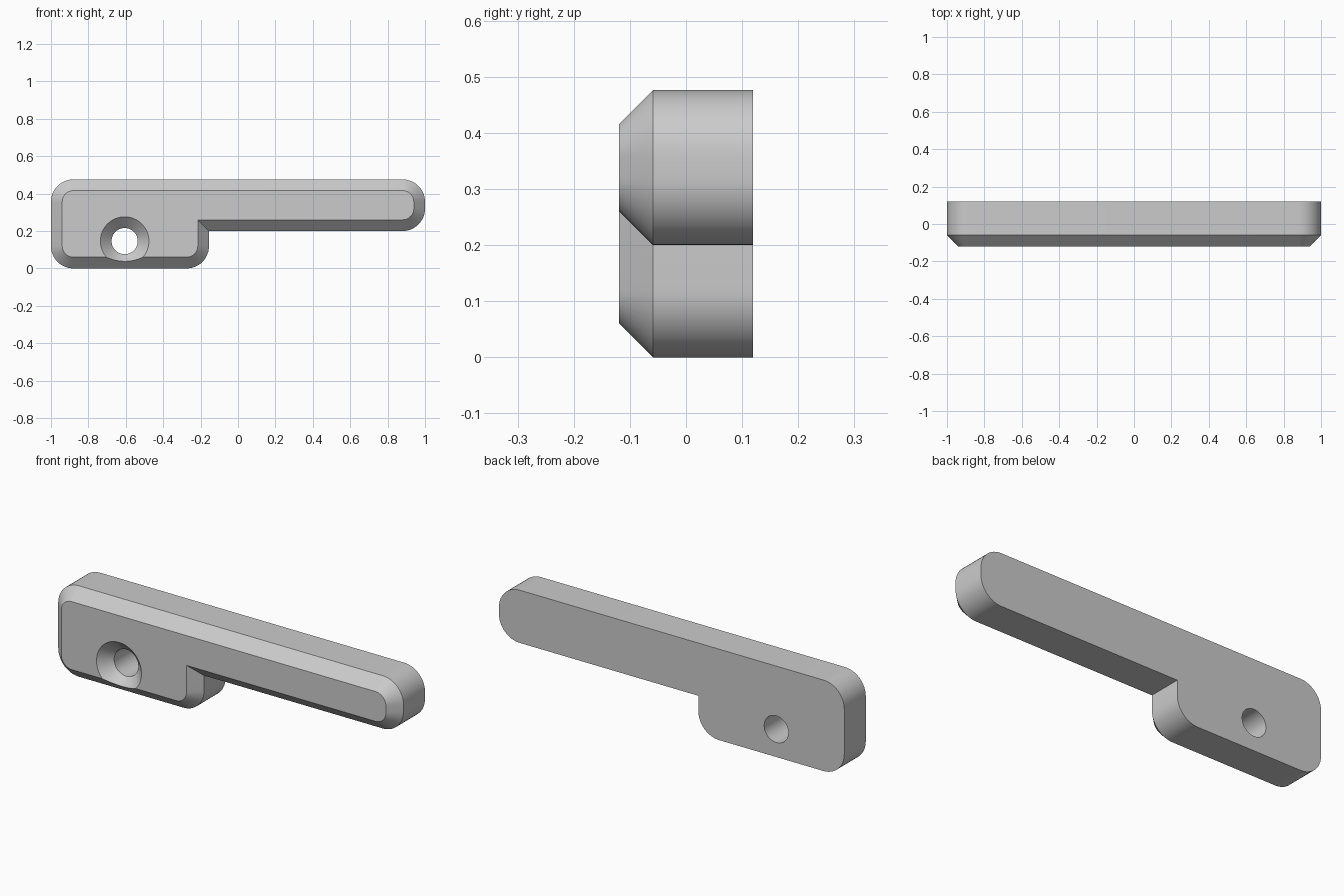
import bpy, bmesh
from math import cos, sin, pi

cube = bpy.data.objects.get("Cube")
if cube:
    bpy.data.objects.remove(cube)

HALF_DEPTH = 0.119
CHAMFER = 0.06
RADIUS = 0.12
HEIGHT = 0.476
STEP_X, STEP_Z = -0.155, 0.2
HOLE_X, HOLE_Z, HOLE_R = -0.606, 0.146, 0.07


def outline(inset):
    """Rounded handle profile in x-z, counter-clockwise seen from the front."""
    left, right = -1 + inset, 1 - inset
    low, high = inset, HEIGHT - inset
    sx, sz = STEP_X - inset, STEP_Z + inset
    r = RADIUS - inset
    # corner x, corner z, start quadrant of its arc
    corners = [(left, low, 2), (sx, low, 3), (sx, sz, None),
               (right, sz, 3), (right, high, 0), (left, high, 1)]
    points = []
    for x, z, quadrant in corners:
        if quadrant is None:
            points.append((x, z))
            continue
        cx = x + r if x == left else x - r
        cz = z - r if z == high else z + r
        for i in range(13):
            a = (quadrant + i / 12) * pi / 2
            points.append((cx + r * cos(a), cz + r * sin(a)))
    return points


def circle(radius, n=64):
    return [(HOLE_X + radius * cos(2 * pi * i / n),
             HOLE_Z + radius * sin(2 * pi * i / n)) for i in range(n)]


def loft(name, sections):
    """Join matching x-z outlines, ordered front to back, into a closed solid."""
    bm = bmesh.new()
    rings = [[bm.verts.new((x, y, z)) for x, z in pts] for y, pts in sections]
    for a, b in zip(rings, rings[1:]):
        for i in range(len(a)):
            j = (i + 1) % len(a)
            bm.faces.new((a[i], b[i], b[j], a[j]))
    bm.faces.new(rings[0])
    bm.faces.new(rings[-1][::-1])
    bmesh.ops.recalc_face_normals(bm, faces=bm.faces)
    mesh = bpy.data.meshes.new(name)
    bm.to_mesh(mesh)
    bm.free()
    obj = bpy.data.objects.new(name, mesh)
    bpy.context.collection.objects.link(obj)
    return obj


# Stepped handle with a chamfered front edge
handle = loft("handle", [(-HALF_DEPTH, outline(CHAMFER)),
                         (-HALF_DEPTH + CHAMFER, outline(0)),
                         (HALF_DEPTH, outline(0))])

# Countersunk screw hole
cutter = loft("screw_hole_cutter", [(-HALF_DEPTH - CHAMFER, circle(HOLE_R + 2 * CHAMFER)),
                                    (-HALF_DEPTH + CHAMFER, circle(HOLE_R)),
                                    (HALF_DEPTH + CHAMFER, circle(HOLE_R))])
cutter.hide_render = True
cut = handle.modifiers.new("screw_hole", "BOOLEAN")
cut.operation = "DIFFERENCE"
cut.solver = "EXACT"
cut.object = cutter

bpy.ops.object.select_all(action="DESELECT")
handle.select_set(True)
bpy.context.view_layer.objects.active = handle
bpy.ops.object.modifier_apply(modifier=cut.name)
bpy.data.objects.remove(cutter)

# Plain grey finish
grey = bpy.data.materials.new("light_grey")
grey.use_nodes = True
colour = (0.6, 0.6, 0.6, 1)
grey.diffuse_color = colour
grey.node_tree.nodes["Principled BSDF"].inputs["Base Color"].default_value = colour
handle.data.materials.clear()
handle.data.materials.append(grey)
bpy.ops.object.shade_smooth_by_angle(angle=pi / 6)
